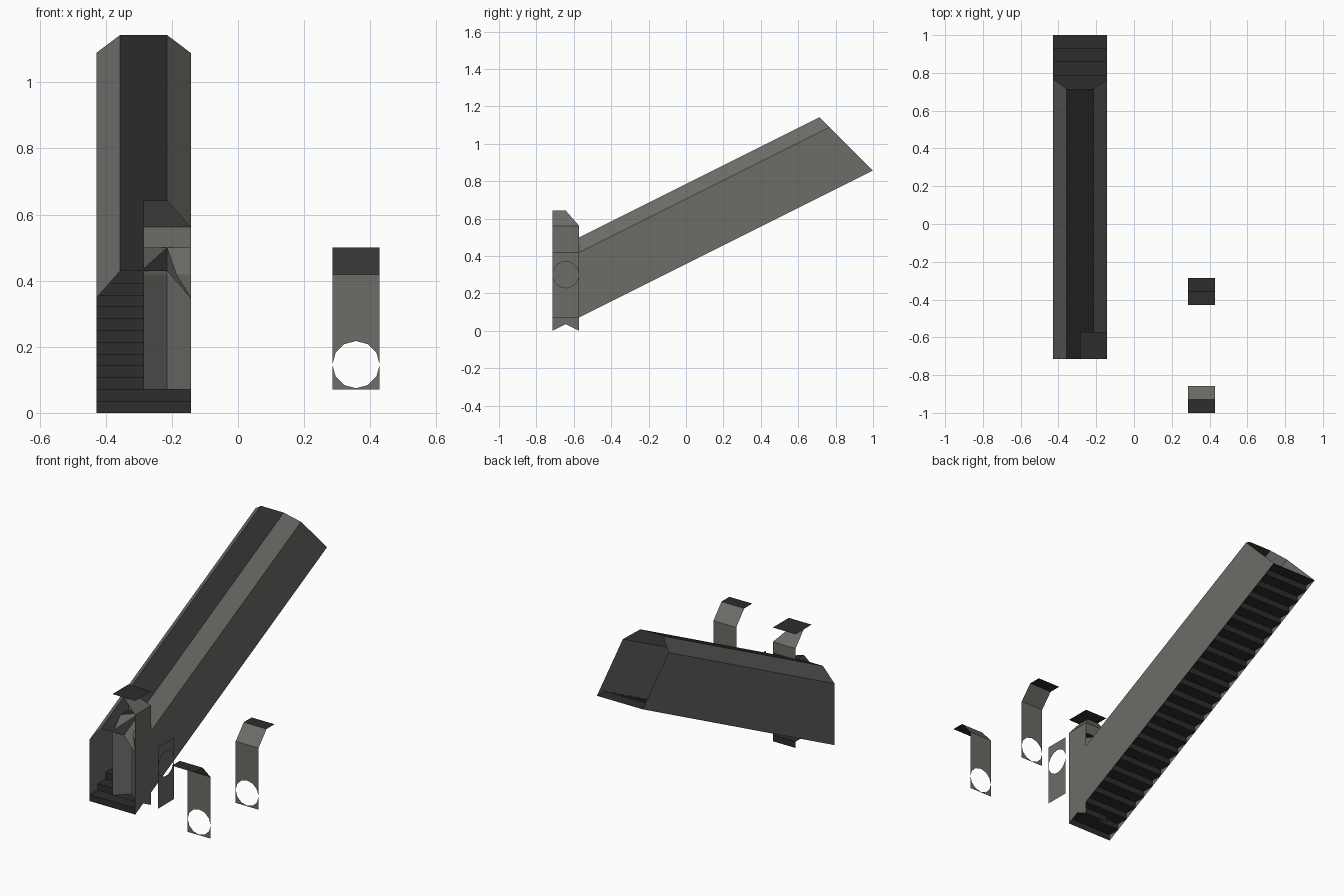
import bpy, math

if "Cube" in bpy.data.objects:
    bpy.data.objects.remove(bpy.data.objects["Cube"])

U = 1 / 7          # tile size
H = U / 2          # chamfer size and step depth
WALL = 0.348       # wall height of a tile
ROOF = 0.4286      # ceiling height of a tile


def material(name, color):
    m = bpy.data.materials.new(name)
    m.diffuse_color = (*color, 1)
    m.use_nodes = True
    m.node_tree.nodes["Principled BSDF"].inputs["Base Color"].default_value = m.diffuse_color
    return m


GREY = material("wall grey", (0.15, 0.15, 0.137))
DARK = material("dark stone", (0.026, 0.026, 0.026))


def sheet(name, faces, mats):
    """Flat-shaded mesh from a list of polygons; mats gives one index per face."""
    verts, polys, index = [], [], {}
    for f in faces:
        ids = []
        for p in f:
            key = tuple(round(c, 5) for c in p)
            if key not in index:
                index[key] = len(verts)
                verts.append(key)
            if index[key] not in ids:
                ids.append(index[key])
        polys.append(ids)
    keep = [(p, m) for p, m in zip(polys, mats) if len(p) > 2]
    me = bpy.data.meshes.new(name)
    me.from_pydata(verts, [], [p for p, m in keep])
    me.materials.append(GREY)
    me.materials.append(DARK)
    for poly, (p, m) in zip(me.polygons, keep):
        poly.material_index = m
    ob = bpy.data.objects.new(name, me)
    bpy.context.collection.objects.link(ob)
    return ob


def stairs(name, x0, x1, y0, z0, count, dz):
    """Row of riser and tread sheets going towards +y."""
    faces, z = [], z0
    for i in range(count):
        y = y0 + i * H
        a, b, c = (y, z), (y, z + dz), (y + H, z + dz)
        if dz < 0:
            a, b, c = (y, z), (y + H, z), (y + H, z + dz)
        for p, q in ((a, b), (b, c)):
            faces.append([(x0, *p), (x1, *p), (x1, *q), (x0, *q)])
        z += dz
    return sheet(name, faces, [1] * len(faces))


def holed_wall(to3d, z0, z1, zc, r, n=6):
    """Faces of a tile-wide wall with a round hole; to3d maps (across, z)."""
    pts = [(H - r * math.cos(math.pi * k / n), r * math.sin(math.pi * k / n)) for k in range(n + 1)]
    faces = []
    for (a, ha), (b, hb) in zip(pts, pts[1:]):
        faces.append([to3d(a, zc + ha), to3d(b, zc + hb), to3d(b, z1), to3d(a, z1)])
        la, lb = max(zc - ha, z0), max(zc - hb, z0)
        if la > z0 or lb > z0:
            faces.append([to3d(a, z0), to3d(b, z0), to3d(b, lb), to3d(a, la)])
    for a, b in ((0, H - r), (H + r, U)):
        if b - a > 0.0005:
            faces.append([to3d(a, z0), to3d(b, z0), to3d(b, z1), to3d(a, z1)])
    return faces


XL, XR, Y0 = -3 * U, -U, -5 * U

# sloping stair tunnel: walls, chamfers and ceiling, open at both ends
profile = [(XL, 0), (XL, WALL), (XL + H, ROOF), (XR - H, ROOF), (XR, WALL), (XR, 0)]


def front(p):
    return (p[0], Y0, p[1])


def back(p):
    y = (1.5 - p[1]) / 1.5
    return (p[0], y, 0.5 * (y - Y0) + p[1])


shell = [[front(p), front(q), back(q), back(p)] for p, q in zip(profile, profile[1:])]
sheet("stair_tunnel", shell, [0, 0, 1, 0, 0])
stairs("tunnel_steps", XL, XR, Y0, 0, 24, U / 4)

# short descending steps beside the entrance
XM, Y1 = XR - U, Y0 + U
stairs("corner_steps", XM, XR, Y0, H, 2, -U / 4)

# entrance corner wall with notched foot
zw, zt = 0.562, 0.643
sheet("entrance_wall", [[(XR, Y0, 0), (XR, Y0 + H, U / 4), (XR, Y1, 0), (XR, Y1, zw), (XR, Y0, zw)]], [0])

# corner ceiling: flat cap with chamfers below it
xc, yc = XM + H, Y0 + H
sheet("corner_ceiling", [
    [(XM, Y0, zt), (XR, Y0, zt), (XR, Y1, zt), (XM, Y1, zt)],
    [(XR, Y0, zw), (XR, Y1, zw), (xc, yc, zt), (xc, Y0, zt)],
    [(XR, Y1, zw), (XM, Y1, zw), (XM, yc, zt), (xc, yc, zt)],
], [1, 0, 0])

# corner column folded inwards, with a fan-shaped head
zc = H + WALL
sheet("corner_column", [
    [(XM, Y0, H), (xc, yc, H), (xc, yc, zc), (XM, Y0, zc)],
    [(xc, yc, H), (XR, Y0, H), (XR, Y0, zc), (xc, yc, zc)],
    [(XM, Y0, zc), (xc, yc, zc), (xc, Y1, 0.5), (XM, yc, 0.5)],
    [(XR, Y0, zc), (xc, yc, zc), (xc, Y1, 0.5), (XR, yc, 0.5)],
    [(XM, yc, 0.5), (xc, Y1, 0.5), (XR, yc, 0.5), (XR, Y1, 0.5), (XM, Y1, 0.5)],
    [(XM, Y1, 0.5), (XR, Y1, 0.5), (XR, Y1, zw), (XM, Y1, zw)],
], [0, 0, 0, 0, 1, 0])

# free-standing side wall with a round opening
side = holed_wall(lambda a, z: (0, Y0 + a, z), H, zc, 0.3, 0.07, 10)
sheet("side_wall", side, [0] * len(side))

# two wall tiles with round opening, chamfer and ceiling strip
for name, y, s in (("rear_wall_tile", -3 * U, 1), ("front_wall_tile", -6 * U, -1)):
    x0, x1, zr = 2 * U, 3 * U, 0.5
    faces = holed_wall(lambda a, z: (x0 + a, y, z), H, zc, 0.146, H + 0.0, 6)
    mats = [0] * len(faces)
    faces.append([(x0, y, zc), (x1, y, zc), (x1, y + s * H, zr), (x0, y + s * H, zr)])
    faces.append([(x0, y + s * H, zr), (x1, y + s * H, zr), (x1, y + s * U, zr), (x0, y + s * U, zr)])
    sheet(name, faces, mats + [0, 1])
